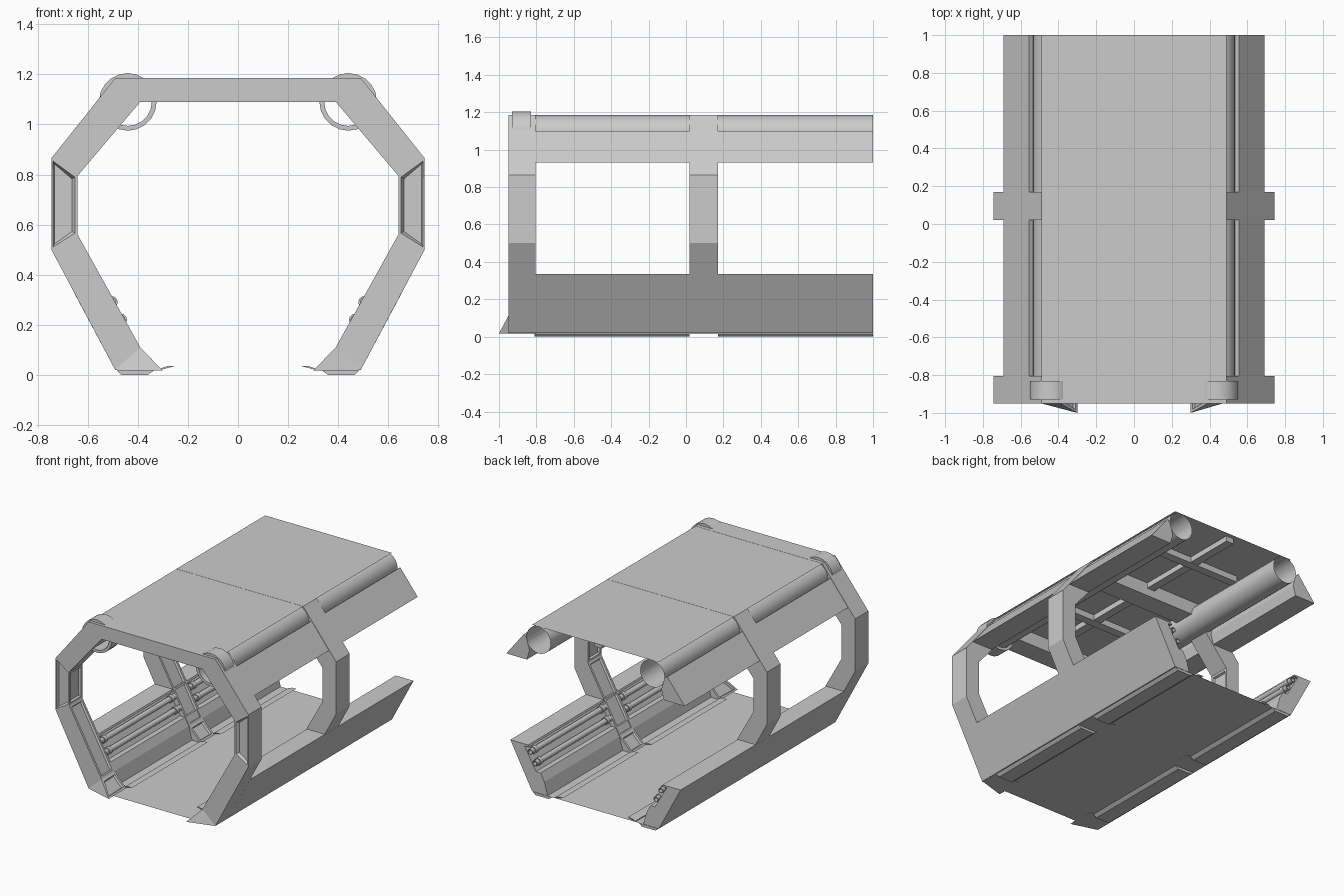
import bpy, bmesh, math
from mathutils import Vector

cube = bpy.data.objects.get("Cube")
if cube:
    bpy.data.objects.remove(cube, do_unlink=True)

grey = bpy.data.materials.new("light grey metal")
grey.use_nodes = True
grey.diffuse_color = (0.6, 0.6, 0.6, 1)
grey.node_tree.nodes["Principled BSDF"].inputs["Base Color"].default_value = (0.6, 0.6, 0.6, 1)


def finish(name, bm, smooth=False):
    bmesh.ops.recalc_face_normals(bm, faces=bm.faces[:])
    mesh = bpy.data.meshes.new(name)
    bm.to_mesh(mesh)
    bm.free()
    mesh.materials.append(grey)
    obj = bpy.data.objects.new(name, mesh)
    bpy.context.collection.objects.link(obj)
    if smooth:
        bpy.ops.object.select_all(action='DESELECT')
        obj.select_set(True)
        bpy.context.view_layer.objects.active = obj
        bpy.ops.object.shade_smooth_by_angle(angle=math.radians(40))
    return obj


def prism(name, profile, y0, y1):
    """Extrude an x-z profile along y."""
    bm = bmesh.new()
    face = bm.faces.new([bm.verts.new((x, y0, z)) for x, z in profile])
    out = bmesh.ops.extrude_face_region(bm, geom=[face])["geom"]
    bmesh.ops.translate(bm, vec=(0, y1 - y0, 0),
                        verts=[g for g in out if isinstance(g, bmesh.types.BMVert)])
    return finish(name, bm)


def tube(name, cx, cz, radius, y0, y1, sides=16, inner=0):
    """Open tube along y, with a wall when an inner radius is given."""
    bm = bmesh.new()
    loops = [(radius, y0), (radius, y1)]
    if inner:
        loops += [(inner, y1), (inner, y0)]
    rings = []
    for r, y in loops:
        rings.append([bm.verts.new((cx + r * math.cos(math.tau * i / sides), y,
                                    cz + r * math.sin(math.tau * i / sides)))
                      for i in range(sides)])
    count = len(rings) if inner else 1
    for k in range(count):
        a, b = rings[k], rings[(k + 1) % len(rings)]
        for i in range(sides):
            j = (i + 1) % sides
            bm.faces.new((a[i], a[j], b[j], b[i]))
    return finish(name, bm, smooth=True)


def sheet(name, x, y0, y1, z):
    bm = bmesh.new()
    bm.faces.new([bm.verts.new(p) for p in
                  ((-x, y0, z), (x, y0, z), (x, y1, z), (-x, y1, z))])
    return finish(name, bm)


# Rib stations from roof corner to foot: outer point, inner point
HALF = [((0.49, 1.185), (0.39, 1.09)), ((0.745, 0.865), (0.64, 0.795)),
        ((0.745, 0.50), (0.64, 0.56)), ((0.49, 0.02), (0.39, 0.11)),
        ((0.47, 0.017), (0.30, 0.017))]


def rib(name, y0, y1, toe=0.0, front_panels=False):
    bm = bmesh.new()
    chain = [((-a[0], a[1]), (-b[0], b[1])) for a, b in reversed(HALF)] + HALF
    rows = []
    for (ox, oz), (ix, iz) in chain:
        rows.append([bm.verts.new(p) for p in
                     ((ox, y0, oz), (ox, y1, oz), (ix, y1, iz), (ix, y0, iz))])
    inner, front = [], []
    for a, b in zip(rows, rows[1:]):
        made = [bm.faces.new((a[i], b[i], b[(i + 1) % 4], a[(i + 1) % 4])) for i in range(4)]
        inner.append(made[2])
        front.append(made[3])
    for end in (rows[0], rows[-1]):
        bm.faces.new(end)
        end[3].co.y -= toe
    bmesh.ops.recalc_face_normals(bm, faces=bm.faces[:])
    # Recessed panels on the inside of legs and feet, and on the front uprights
    recessed = [inner[i] for i in (0, 1, 2, 6, 7, 8)]
    bmesh.ops.inset_individual(bm, faces=recessed, thickness=0.022, depth=0)
    bmesh.ops.inset_individual(bm, faces=recessed, thickness=0.008, depth=-0.014)
    if front_panels:
        panels = [front[2], front[6]]
        bmesh.ops.inset_individual(bm, faces=panels, thickness=0.012, depth=0)
        bmesh.ops.inset_individual(bm, faces=panels, thickness=0.014, depth=-0.02)
    return finish(name, bm)


rib("front_rib", -0.95, -0.805, toe=0.05, front_panels=True)
rib("middle_rib", 0.02, 0.17)

# Roof and floor skins
sheet("roof", 0.49, -0.95, 1.0, 1.184)
sheet("floor", 0.47, -0.95, 1.0, 0.019)

# Ceiling ribs
for i, y in enumerate((-0.40, 0.58)):
    prism(f"ceiling_cross_beam_{i}",
          [(-0.36, 1.183), (0.36, 1.183), (0.36, 1.14), (-0.36, 1.14)], y - 0.03, y + 0.03)
prism("ceiling_centre_beam",
      [(-0.03, 1.183), (0.03, 1.183), (0.03, 1.145), (-0.03, 1.145)], -0.81, 0.97)

UPPER = [(0.69, 0.93), (0.555, 1.10), (0.535, 1.085), (0.51, 1.0), (0.53, 0.93)]
LOWER = [(0.49, 0.02), (0.658, 0.335), (0.52, 0.335), (0.515, 0.322), (0.55, 0.322),
         (0.46, 0.165), (0.425, 0.165), (0.395, 0.11), (0.37, 0.02)]
STRIP = [(0.485, 0.018), (0.465, 0.0), (0.36, 0.0), (0.335, 0.018)]
LIP = [(0.31, 0.02), (0.25, 0.036), (0.28, 0.036), (0.31, 0.026)]
BAYS = ((-0.81, 0.02), (0.17, 1.0))

for side, s in (("left", 1), ("right", -1)):
    def flip(points):
        return [(s * x, z) for x, z in points]

    # Side walls, running the whole length
    prism(f"{side}_upper_wall", flip(UPPER), -0.81, 1.0)
    prism(f"{side}_lower_wall", flip(LOWER), -0.81, 1.0)

    # Roof duct and its front clamp
    tube(f"{side}_duct", s * 0.44, 1.09, 0.094, -0.93, 1.0, sides=24)
    tube(f"{side}_duct_clamp", s * 0.44, 1.09, 0.115, -0.93, -0.83, sides=20, inner=0.096)

    for b, (y0, y1) in enumerate(BAYS):
        # Floor edging
        prism(f"{side}_floor_strip_{b}", flip(STRIP), y0, y1)
        prism(f"{side}_floor_lip_{b}", flip(LIP), y0, y1)
        # Conduits with end collars
        for p, (x, z) in enumerate(((0.505, 0.29), (0.468, 0.22))):
            tube(f"{side}_conduit_{b}_{p}", s * x, z, 0.019, y0, y1, sides=12, inner=0.014)
            for c, y in enumerate((y0 + 0.03, y1 - 0.06)):
                tube(f"{side}_collar_{b}_{p}_{c}", s * x, z, 0.025, y, y + 0.03,
                     sides=12, inner=0.018)
